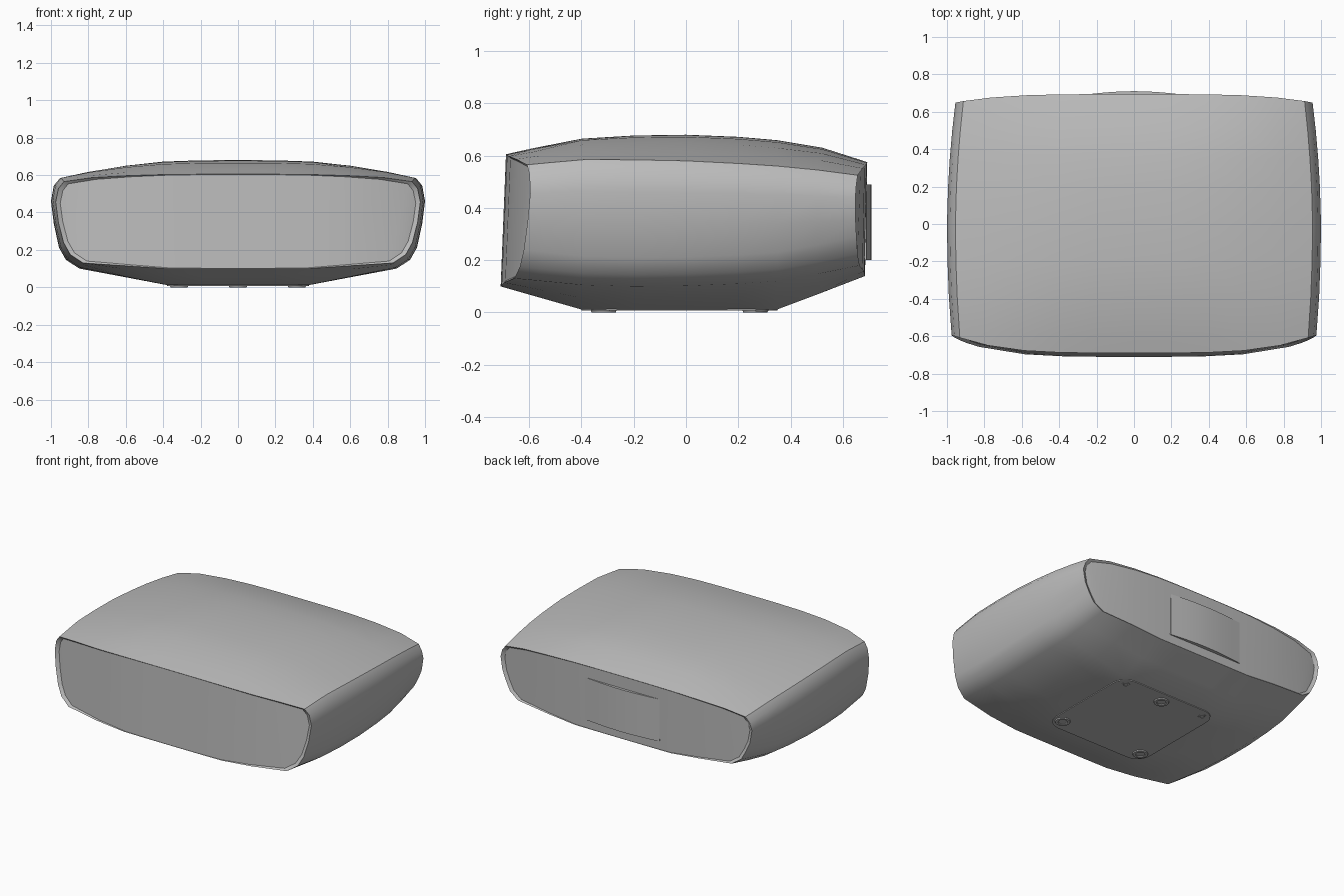
import bpy, bmesh, math

cube = bpy.data.objects.get("Cube")
if cube:
    bpy.data.objects.remove(cube, do_unlink=True)

grey = bpy.data.materials.new("light grey plastic")
grey.use_nodes = True
COLOUR = (0.5, 0.5, 0.5, 1)
grey.diffuse_color = COLOUR
grey.node_tree.nodes["Principled BSDF"].inputs["Base Color"].default_value = COLOUR


def finish(bm, name, angle=29):
    """Turn a bmesh into a shaded, coloured object."""
    bmesh.ops.recalc_face_normals(bm, faces=bm.faces[:])
    mesh = bpy.data.meshes.new(name)
    bm.to_mesh(mesh)
    bm.free()
    mesh.materials.append(grey)
    ob = bpy.data.objects.new(name, mesh)
    bpy.context.collection.objects.link(ob)
    bpy.ops.object.select_all(action='DESELECT')
    ob.select_set(True)
    bpy.context.view_layer.objects.active = ob
    bpy.ops.object.shade_smooth_by_angle(angle=math.radians(angle))
    return ob


def prism(name, outline, place, depth):
    """Extrude a 2D outline; place maps (u, v, w) to a position."""
    bm = bmesh.new()
    a = [bm.verts.new(place(u, v, 0)) for u, v in outline]
    b = [bm.verts.new(place(u, v, depth)) for u, v in outline]
    n = len(a)
    bm.faces.new(a)
    bm.faces.new(b)
    for i in range(n):
        j = (i + 1) % n
        bm.faces.new((a[i], a[j], b[j], b[i]))
    return finish(bm, name)


# Housing stations: y, half width, top centre, top corner, bottom centre, bottom corner
STATIONS = [
    (-0.70, 0.975, 0.605, 0.565, 0.100, 0.130),
    (-0.60, 0.980, 0.627, 0.572, 0.071, 0.122),
    (-0.40, 0.990, 0.665, 0.585, 0.012, 0.105),
    (-0.20, 0.997, 0.677, 0.584, 0.012, 0.100),
    (0.00, 1.000, 0.680, 0.580, 0.012, 0.102),
    (0.20, 0.994, 0.672, 0.570, 0.012, 0.110),
    (0.35, 0.985, 0.659, 0.560, 0.012, 0.120),
    (0.52, 0.972, 0.630, 0.545, 0.075, 0.148),
    (0.69, 0.955, 0.575, 0.525, 0.140, 0.180),
]


def section(s, w, zt, ztc, zb, zbc):
    """Closed cross-section loop, bottom centre first, bowed at both ends."""
    end = max(0.0, (abs(s) - 0.35) / 0.35)
    crown = 1 - 0.4 * end
    half = [(x, zb + (zbc - zb) * t) for x, t in
            ((0, 0), (0.2, 0), (0.38, 0), (0.6, 0.47), (0.85, 1))]
    half += [(0.92, zbc + 0.045), (0.957, zbc + 0.11),
             (0.985, zbc + (ztc - zbc) * 0.5), (1.0, zbc + (ztc - zbc) * 0.75),
             (0.985, ztc - 0.037), (0.955, ztc)]
    half += [(x, ztc + (zt - ztc) * g ** crown) for x, g in
             ((0.8, 0.36), (0.6, 0.7), (0.4, 0.92), (0.2, 0.99), (0, 1))]
    loop = half + [(-x, z) for x, z in half[14:0:-1]]
    bow, tilt = (0.1, 0.04) if s < 0 else (-0.045, 0.02)
    return [(x * w, s + end * (bow * x ** 4 + tilt * (z - 0.35)), z) for x, z in loop]


# Housing shell
bm = bmesh.new()
rings = [[bm.verts.new(p) for p in section(*st)] for st in STATIONS]


def bridge(a, b):
    for i in range(30):
        j = (i + 1) % 30
        bm.faces.new((a[i], a[j], b[j], b[i]))


for a, b in zip(rings, rings[1:]):
    bridge(a, b)

# Recessed end panels with a rim that fades out towards the middle
for ring, sign in ((rings[0], 1), (rings[-1], -1)):
    inner = []
    for v in ring:
        x, y, z = v.co
        inner.append(bm.verts.new((x * 0.975, y + sign * (0.001 + 0.012 * x * x),
                                   0.355 + (z - 0.355) * (0.995 - 0.06 * x * x))))
    bridge(ring, inner)
    for k in range(7):
        strip = (k, k + 1, 14 - k, 15 - k)
        bm.faces.new([inner[i] for i in strip])
        bm.faces.new([inner[(30 - i) % 30] for i in strip])
finish(bm, "housing")

# Bulged cover on the back
arc = [(x / 100, 0.69 + 0.02 * math.cos(math.pi * x / 56)) for x in range(-28, 29, 4)]
prism("back_cover", [(-0.28, 0.67)] + arc + [(0.28, 0.67)],
      lambda u, v, w: (u, v, 0.2 + w), 0.29)


# Rounded base plate
def rounded(hx, y0, y1, r):
    pts = []
    for cx, cy, start in ((hx - r, y1 - r, 0), (-hx + r, y1 - r, 90),
                          (-hx + r, y0 + r, 180), (hx - r, y0 + r, 270)):
        for i in range(7):
            a = math.radians(start + 15 * i)
            pts.append((cx + r * math.cos(a), cy + r * math.sin(a)))
    return pts


prism("base_plate", rounded(0.38, -0.4, 0.35, 0.1), lambda u, v, w: (u, v, 0.007 + w), 0.012)


# Feet and screws, turned from a stepped profile
def lathe(name, x, y, profile, sides=24):
    bm = bmesh.new()
    loops = [[bm.verts.new((x + r * math.cos(2 * math.pi * i / sides),
                            y + r * math.sin(2 * math.pi * i / sides), z))
              for i in range(sides)] for r, z in profile]
    for a, b in zip(loops, loops[1:]):
        for i in range(sides):
            j = (i + 1) % sides
            bm.faces.new((a[i], a[j], b[j], b[i]))
    bm.faces.new(loops[-1])
    bm.faces.new(loops[0])
    return finish(bm, name)


FOOT = [(0.05, 0.01), (0.046, 0.0), (0.03, 0.0), (0.027, 0.005)]
SCREW = [(0.026, 0.01), (0.024, 0.004), (0.015, 0.004), (0.013, 0.006)]
for name, x, y in (("front_left_foot", 0.315, -0.315), ("front_right_foot", -0.315, -0.315),
                   ("back_foot", 0, 0.265)):
    lathe(name, x, y, FOOT)
for name, x in (("left_screw", 0.31), ("right_screw", -0.31)):
    lathe(name, x, 0.29, SCREW, 16)
